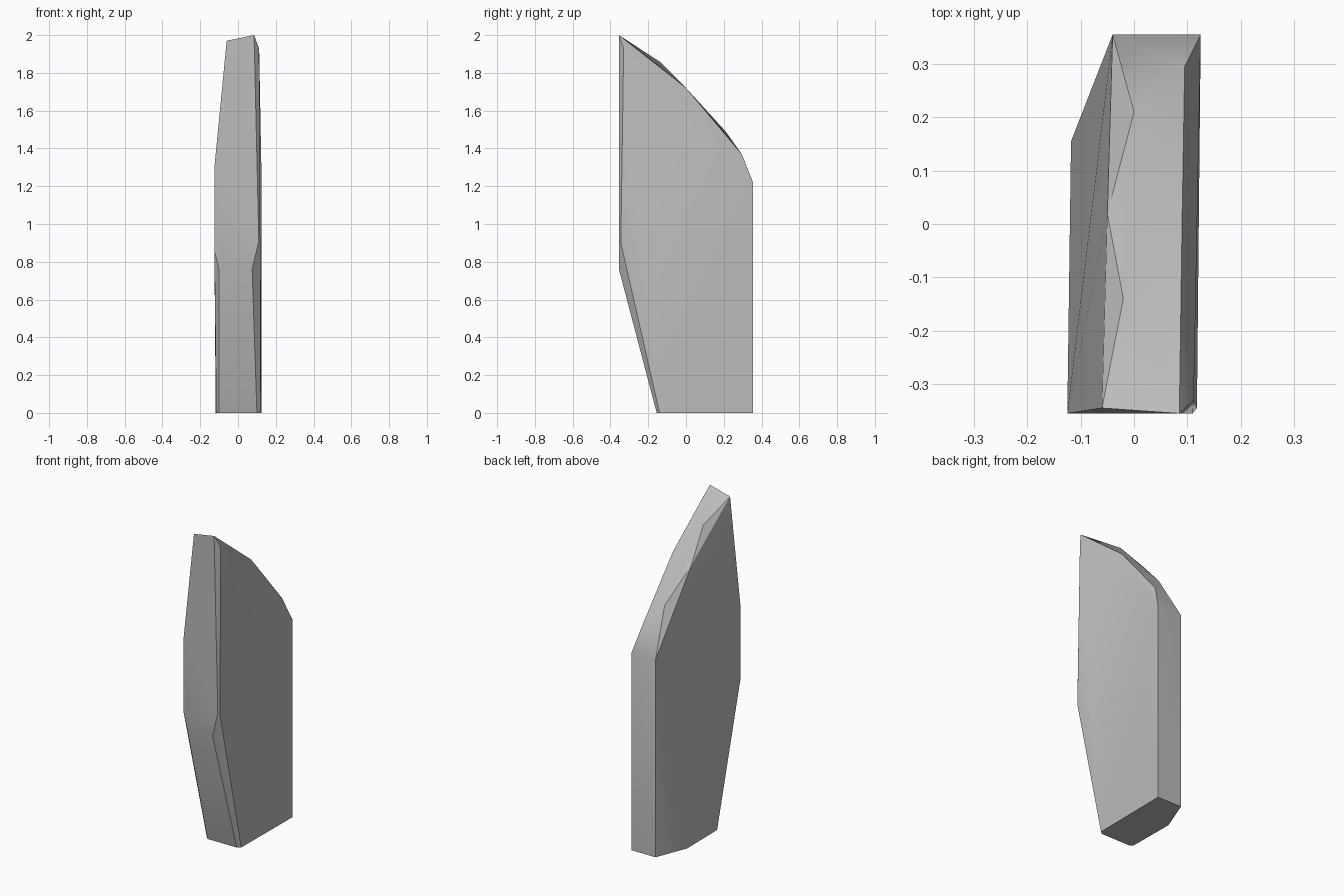
import bpy
import bmesh
import math

# Remove the default object
default_cube = bpy.data.objects.get("Cube")
if default_cube:
    bpy.data.objects.remove(default_cube, do_unlink=True)


def make_material(name, colour):
    """One flat material, matching in viewport and render."""
    material = bpy.data.materials.new(name)
    material.use_nodes = True
    material.diffuse_color = colour
    shader = material.node_tree.nodes["Principled BSDF"]
    shader.inputs["Base Color"].default_value = colour
    shader.inputs["Roughness"].default_value = 0.9
    return material


def make_rock(name, corner_groups, material):
    """Chiselled stone: the convex hull of its corner points."""
    bm = bmesh.new()
    for group in corner_groups:
        for corner in group:
            bm.verts.new(corner)
    hull = bmesh.ops.convex_hull(bm, input=bm.verts[:])
    unused = set(hull["geom_interior"]) | set(hull["geom_unused"])
    loose = [item for item in unused if isinstance(item, bmesh.types.BMVert)]
    bmesh.ops.delete(bm, geom=loose, context="VERTS")
    bmesh.ops.dissolve_limit(bm, angle_limit=math.radians(1),
                             verts=bm.verts[:], edges=bm.edges[:])
    bmesh.ops.recalc_face_normals(bm, faces=bm.faces[:])
    mesh = bpy.data.meshes.new(name)
    bm.to_mesh(mesh)
    bm.free()
    mesh.materials.append(material)
    rock = bpy.data.objects.new(name, mesh)
    bpy.context.collection.objects.link(rock)
    return rock


# Flat base outline
base = [(x, y, 0) for x, y in (
    (-0.04, 0.355), (-0.118, 0.155), (-0.115, -0.14),
    (-0.1, -0.155), (0.1, -0.155), (0.12, -0.14), (0.125, 0.355))]

# Front edge: upper bulge and chipped corners
front = [(x, -0.355, z) for x, z in (
    (-0.125, 1.3), (-0.125, 0.86), (-0.1, 0.76),
    (0.075, 0.76), (0.11, 0.91))]

# Sloping crest, from the peak down to the back
right_crest = [(0.085, -0.355, 2), (0.09, 0, 1.72), (0.095, 0.295, 1.37)]
left_crest = [(-0.06, -0.345, 1.97), (-0.05, 0.02, 1.68), (-0.04, 0.355, 1.22)]
crest_chips = [(-0.02, -0.14, 1.86), (0, 0.21, 1.49)]

# Broad side corners
side = [(0.112, -0.33, 1.93), (0.118, -0.345, 0.9), (0.125, 0.355, 1.22)]

stone = make_material("grey stone", (0.5, 0.5, 0.5, 1))
slab = make_rock("stone_slab",
                 [base, front, right_crest, left_crest, crest_chips, side], stone)

# Soft facets, crisp ridges
bpy.ops.object.select_all(action="DESELECT")
slab.select_set(True)
bpy.context.view_layer.objects.active = slab
bpy.ops.object.shade_smooth_by_angle(angle=math.radians(30))
